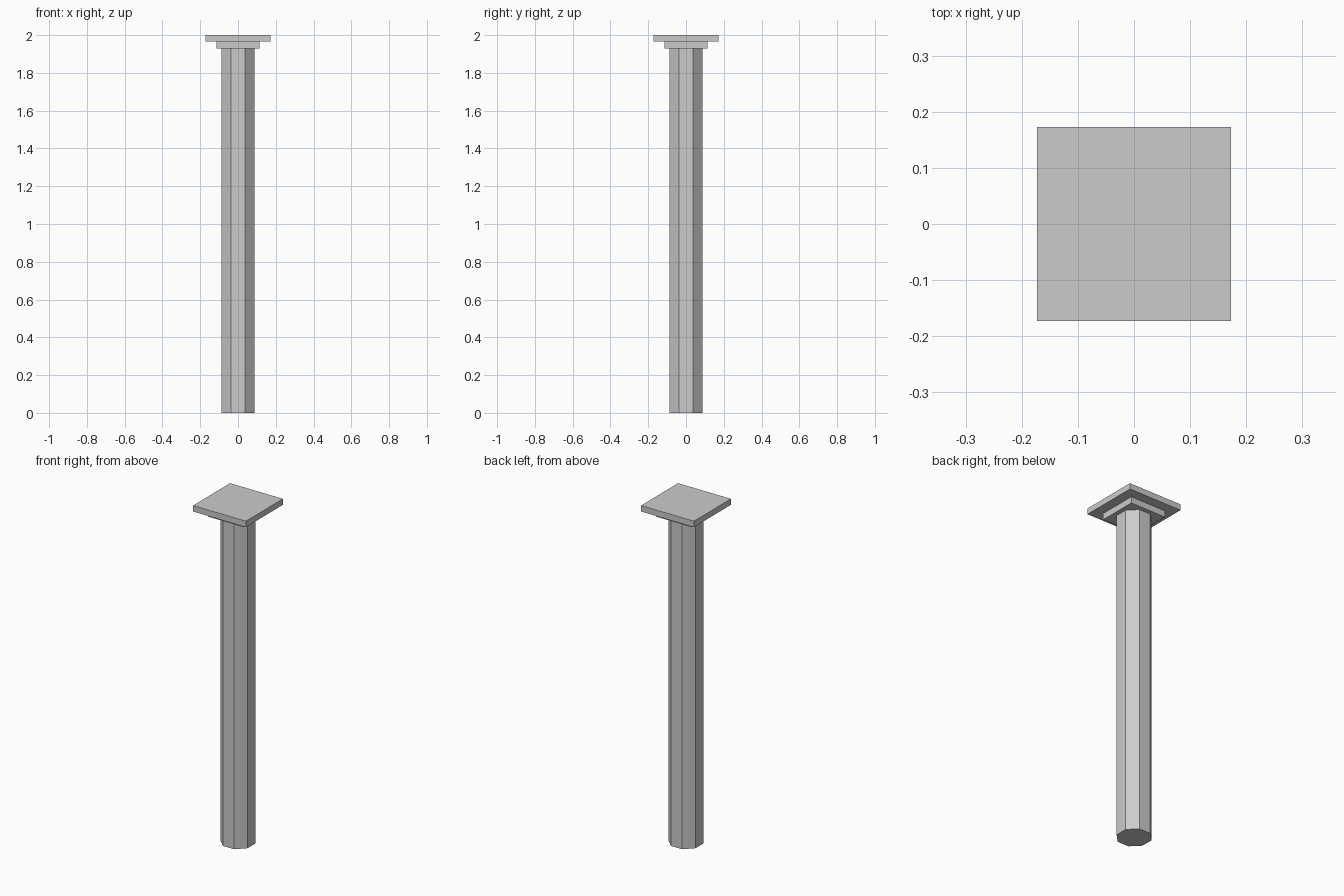
import bpy
from math import pi, cos

if "Cube" in bpy.data.objects:
    bpy.data.objects.remove(bpy.data.objects["Cube"])


def slab(name, width, z0, z1):
    bpy.ops.mesh.primitive_cube_add(size=1, location=(0, 0, (z0 + z1) / 2))
    ob = bpy.context.object
    ob.name = name
    ob.scale = (width, width, z1 - z0)
    bpy.ops.object.transform_apply(location=False, rotation=False, scale=True)
    return ob


SHAFT_TOP, STEP_TOP, TOP = 1.928, 1.965, 2.0

# Octagonal shaft, with flats facing the axes
apothem = 0.0885
bpy.ops.mesh.primitive_cylinder_add(
    vertices=8, radius=apothem / cos(pi / 8), depth=SHAFT_TOP,
    location=(0, 0, SHAFT_TOP / 2), rotation=(0, 0, pi / 8))
bpy.context.object.name = "column_shaft"

# Stepped square capital
slab("capital_lower_step", 0.229, SHAFT_TOP, STEP_TOP)
slab("capital_top_plate", 0.345, STEP_TOP, TOP)
